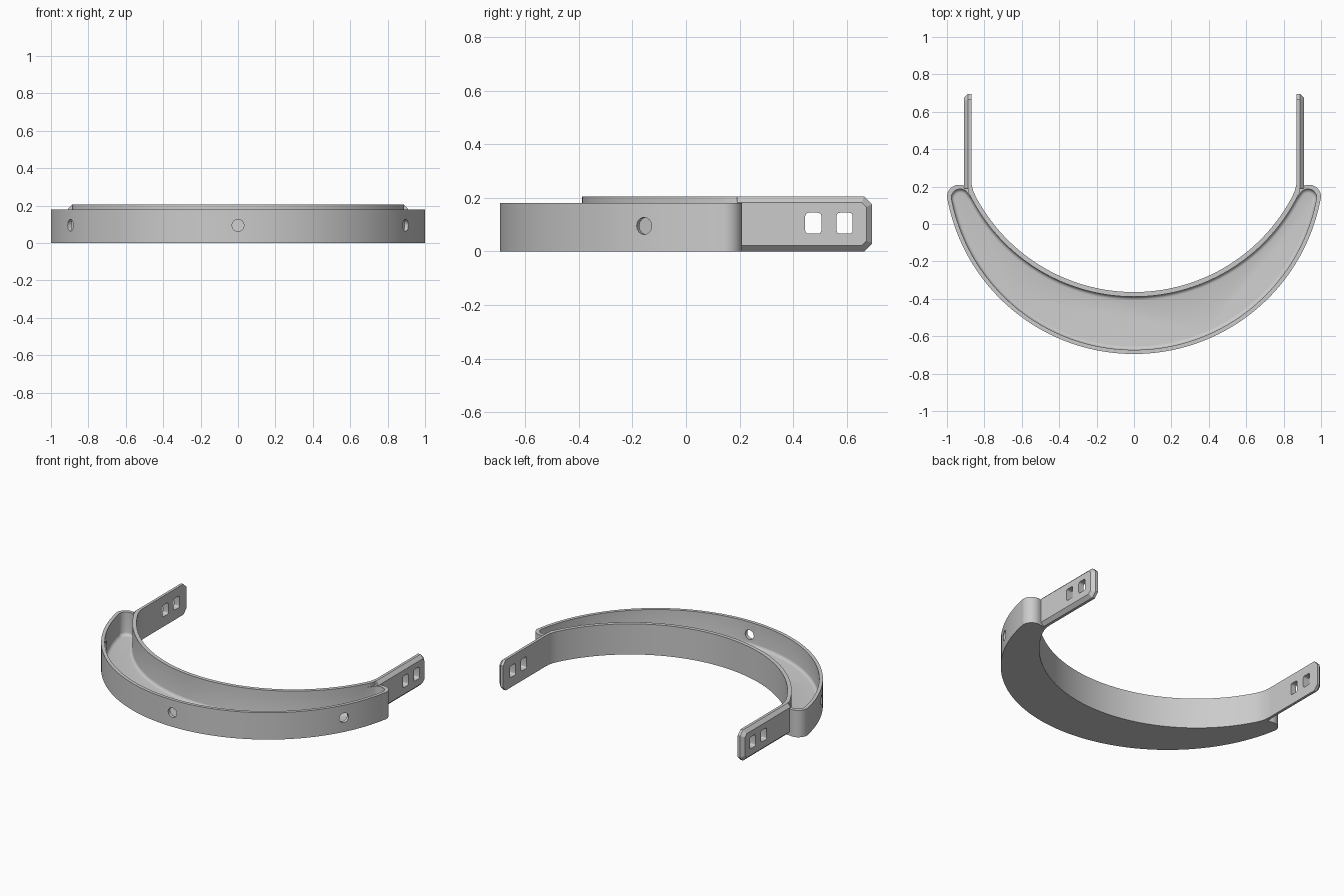
import bpy, bmesh
from math import sin, cos, pi, radians
from mathutils import Matrix

if "Cube" in bpy.data.objects:
    bpy.data.objects.remove(bpy.data.objects["Cube"])


def loft(name, rings):
    """Closed solid through equal-length rings of 3D points."""
    bm = bmesh.new()
    vs = [[bm.verts.new(p) for p in r] for r in rings]
    n = len(rings[0])
    for a, b in zip(vs, vs[1:]):
        for i in range(n):
            j = (i + 1) % n
            bm.faces.new((a[i], a[j], b[j], b[i]))
    bm.faces.new(vs[0][::-1])
    bm.faces.new(vs[-1])
    bmesh.ops.recalc_face_normals(bm, faces=bm.faces)
    me = bpy.data.meshes.new(name)
    bm.to_mesh(me)
    bm.free()
    ob = bpy.data.objects.new(name, me)
    bpy.context.collection.objects.link(ob)
    return ob


def activate(ob):
    bpy.ops.object.select_all(action='DESELECT')
    ob.select_set(True)
    bpy.context.view_layer.objects.active = ob


def cut(ob, cutter):
    cutter.hide_render = True
    activate(ob)
    m = ob.modifiers.new("cut", 'BOOLEAN')
    m.operation, m.solver, m.object = 'DIFFERENCE', 'EXACT', cutter
    bpy.ops.object.modifier_apply(modifier=m.name)
    bpy.data.objects.remove(cutter)


def smooth(ob):
    activate(ob)
    bpy.ops.object.shade_smooth_by_angle(angle=radians(30))


def arc(cx, cy, r, a0, a1, n):
    return [(cx + r * cos(radians(a0 + (a1 - a0) * i / n)),
             cy + r * sin(radians(a0 + (a1 - a0) * i / n))) for i in range(n + 1)]


def mirrored(half):
    return half + [(-x, y) for x, y in reversed(half) if abs(x) > 1e-5]


def at_z(pts, z):
    return [(x, y, z) for x, y in pts]


OUT_Y, OUT_R = 0.32, 1.015     # outer wall circle
IN_Y, IN_R = 0.592, 0.956      # inner wall circle
WALL_H, TOP = 0.18, 0.205
blend = [(0.87, 0.25), (0.868, 0.21), (0.86, 0.178)]   # inner wall easing into the arm
inner_arc = arc(0, IN_Y, IN_R, -27.9, -90, 40)


def cavity_outline(inset):
    return mirrored(arc(0, OUT_Y, OUT_R - 0.022 - inset, -90, -11, 48)
                    + arc(0.93, 0.14, 0.047 - inset, -5, 153, 12)
                    + arc(0, IN_Y, IN_R + 0.025 + inset, -28, -90, 40))


# Crescent tray body
body = mirrored(arc(0, OUT_Y, OUT_R, -90, -10.6, 48)
                + arc(0.935, 0.145, 0.065, -5, 110, 10)
                + [(0.885, 0.206), (0.885, 0.25)] + blend + inner_arc)
tray = loft("crescent_tray", [at_z(body, 0), at_z(body, WALL_H)])

# Hollow with a filleted floor edge
fr, floor = 0.02, 0.025
rings = [at_z(cavity_outline(fr * (1 - sin(t * pi / 8))), floor + fr * (1 - cos(t * pi / 8)))
         for t in range(5)]
rings.append(at_z(cavity_outline(0), 0.3))
cut(tray, loft("cavity_cutter", rings))

# Round holes through the outer wall
for a in (-62, 0, 62):
    ring = arc(0, 0, 0.032, 0, 337.5, 15)
    c = loft("hole_cutter", [[(x, y, z) for x, z in ring] for y in (-1.06, -0.95)])
    c.data.transform(Matrix.Translation((0, OUT_Y, 0.095)) @ Matrix.Rotation(radians(a), 4, 'Z'))
    cut(tray, c)
smooth(tray)

# Raised lip on the inner wall
lip_inner = mirrored(blend + inner_arc)
lip_outer = mirrored([(0.885, 0.25), (0.885, 0.206), (0.884, 0.165)]
                     + arc(0, IN_Y, IN_R + 0.025, -28, -90, 40))
lip = loft("inner_wall_lip", [at_z(lip_inner + lip_outer[::-1], z) for z in (WALL_H, TOP)])
smooth(lip)


# Strap arms with chamfered outer edges and two slots each
def arm_ring(x, i):
    c, y1, z0, z1 = 0.03 - 0.586 * i, 0.695 - i, i, TOP - i
    return [(x, 0.19, z0), (x, y1 - c, z0), (x, y1, z0 + c),
            (x, y1, z1 - c), (x, y1 - c, z1), (x, 0.19, z1)]


def slot_outline(cy, cz, w, h, r):
    pts = []
    for k, (sy, sz) in enumerate(((1, 1), (-1, 1), (-1, -1), (1, -1))):
        pts += arc(cy + sy * (w / 2 - r), cz + sz * (h / 2 - r), r, 90 * k, 90 * k + 90, 4)
    return pts


for side, s in (("right", 1), ("left", -1)):
    arm = loft(side + "_strap_arm",
               [arm_ring(s * 0.87, 0), arm_ring(s * 0.888, 0), arm_ring(s * 0.91, 0.022)])
    for cy in (0.475, 0.592):
        o = slot_outline(cy, 0.105, 0.06, 0.078, 0.012)
        cut(arm, loft("slot_cutter", [[(s * x, y, z) for y, z in o] for x in (0.8, 1.0)]))
    smooth(arm)
